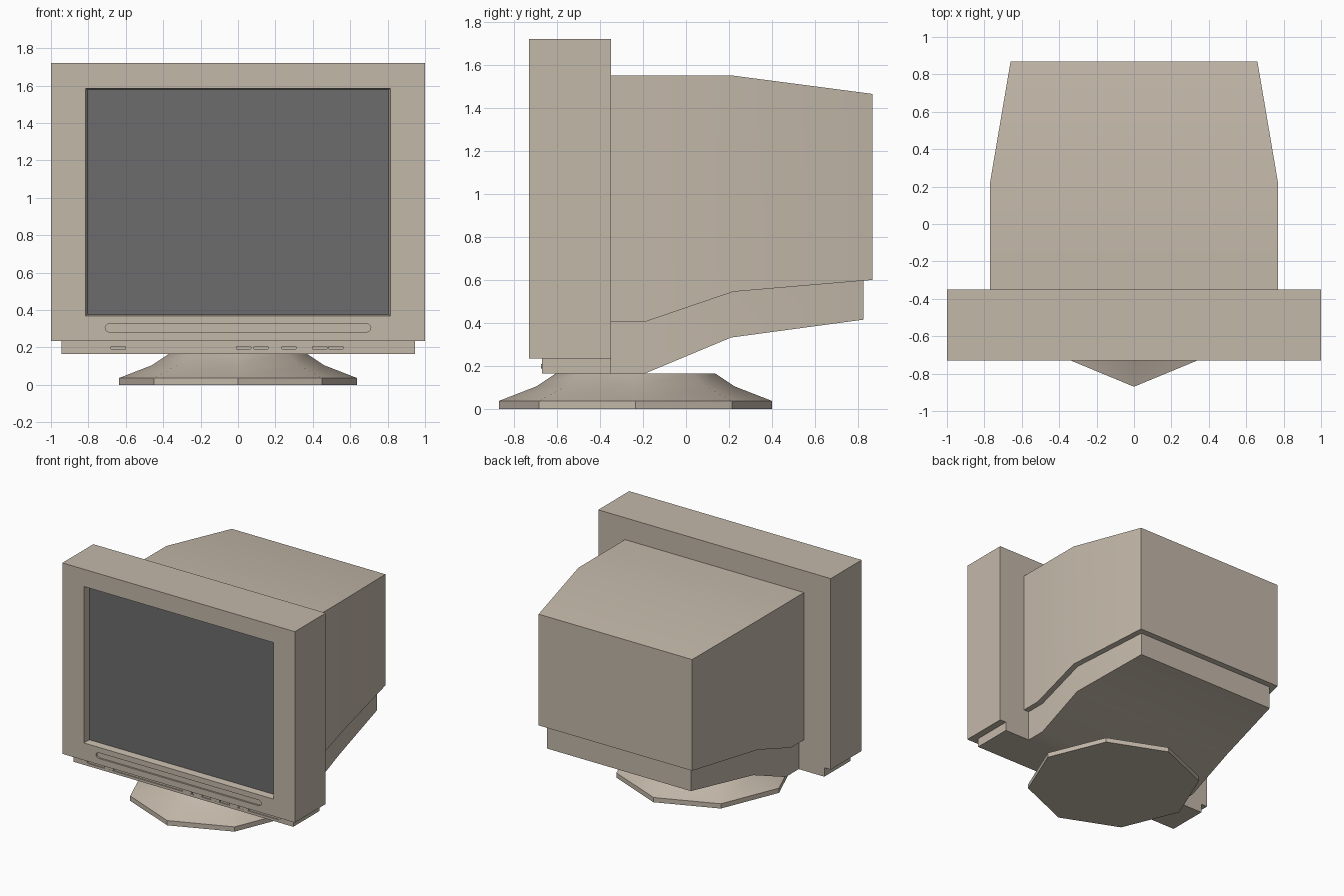
import bpy, bmesh, math

if "Cube" in bpy.data.objects:
    bpy.data.objects.remove(bpy.data.objects["Cube"])


def material(name, color):
    m = bpy.data.materials.new(name)
    m.diffuse_color = color
    m.use_nodes = True
    m.node_tree.nodes["Principled BSDF"].inputs["Base Color"].default_value = m.diffuse_color
    return m


BEIGE = material("beige_plastic", (0.55, 0.48, 0.40, 1))
DARK = material("dark_glass", (0.15, 0.15, 0.15, 1))


def skin(name, rings, mat=BEIGE, smooth=False):
    """Bridge equal-sized rings of points into a closed solid."""
    bm = bmesh.new()
    loops = [[bm.verts.new(p) for p in r] for r in rings]
    n = len(loops[0])
    for a, b in zip(loops, loops[1:]):
        for i in range(n):
            j = (i + 1) % n
            bm.faces.new((a[i], a[j], b[j], b[i]))
    bm.faces.new(loops[0][::-1])
    bm.faces.new(loops[-1])
    bmesh.ops.recalc_face_normals(bm, faces=bm.faces)
    me = bpy.data.meshes.new(name)
    bm.to_mesh(me)
    bm.free()
    me.materials.append(mat)
    ob = bpy.data.objects.new(name, me)
    bpy.context.collection.objects.link(ob)
    if smooth:
        bpy.ops.object.select_all(action='DESELECT')
        ob.select_set(True)
        bpy.context.view_layer.objects.active = ob
        bpy.ops.object.shade_smooth_by_angle(angle=math.radians(30))
    return ob


def loft(name, stations, mat=BEIGE, smooth=False):
    """Rectangles (y, half width, bottom, top) joined along y."""
    return skin(name, [[(-w, y, b), (w, y, b), (w, y, t), (-w, y, t)]
                       for y, w, b, t in stations], mat, smooth)


def pill(name, x0, x1, z0, z1, y0, y1):
    """Bar with rounded ends, extruded from y0 to y1."""
    r, zc = (z1 - z0) / 2, (z0 + z1) / 2
    outline = []
    for cx, start in ((x1 - r, -90), (x0 + r, 90)):
        for k in range(7):
            a = math.radians(start + 30 * k)
            outline.append((cx + r * math.cos(a), zc + r * math.sin(a)))
    return skin(name, [[(x, y, z) for x, z in outline] for y in (y0, y1)])


def cut(target, cutter):
    cutter.hide_render = True
    mod = target.modifiers.new("cut", 'BOOLEAN')
    mod.operation = 'DIFFERENCE'
    mod.solver = 'EXACT'
    mod.object = cutter
    bpy.context.view_layer.objects.active = target
    bpy.ops.object.modifier_apply(modifier=mod.name)
    bpy.data.objects.remove(cutter)


# Front bezel with screen opening and long groove
bezel = loft("front_bezel", [(-0.73, 1, 0.235, 1.72), (-0.35, 1, 0.235, 1.72)])
cut(bezel, loft("screen_cutter", [(-0.78, 0.825, 0.362, 1.593),
                                  (-0.67, 0.803, 0.378, 1.577)]))
cut(bezel, pill("groove_cutter", -0.71, 0.71, 0.283, 0.327, -0.78, -0.717))

# Screen glass
loft("screen", [(-0.678, 0.804, 0.377, 1.578), (-0.66, 0.804, 0.377, 1.578)], DARK)

# Control strip below the bezel, with its groove and buttons
strip = loft("control_strip", [(-0.67, 0.945, 0.165, 0.235), (-0.35, 0.945, 0.165, 0.235)])
cut(strip, pill("strip_cutter", -0.83, 0.83, 0.185, 0.212, -0.72, -0.662))
for i, x in enumerate((-0.64, 0.03, 0.123, 0.273, 0.437, 0.523)):
    pill(f"button_{i + 1}", x - 0.042, x + 0.042, 0.188, 0.209, -0.675, -0.65)

# Tube housing
loft("rear_housing", [(-0.35, 0.77, 0.405, 1.55), (-0.19, 0.77, 0.405, 1.55),
                      (0.22, 0.77, 0.545, 1.55), (0.868, 0.66, 0.60, 1.465)], smooth=True)

# Inset lower housing
loft("lower_housing", [(-0.35, 0.725, 0.165, 0.42), (-0.19, 0.725, 0.165, 0.42),
                       (0.21, 0.725, 0.332, 0.56), (0.825, 0.62, 0.415, 0.61)], smooth=True)

# Eight-sided swivel foot
profile = [(0.635, 0), (0.635, 0.037), (0.46, 0.105), (0.37, 0.165)]
skin("swivel_foot", [[(r * math.cos(k * math.pi / 4), -0.235 + r * math.sin(k * math.pi / 4), z)
                      for k in range(8)] for r, z in profile], smooth=True)
